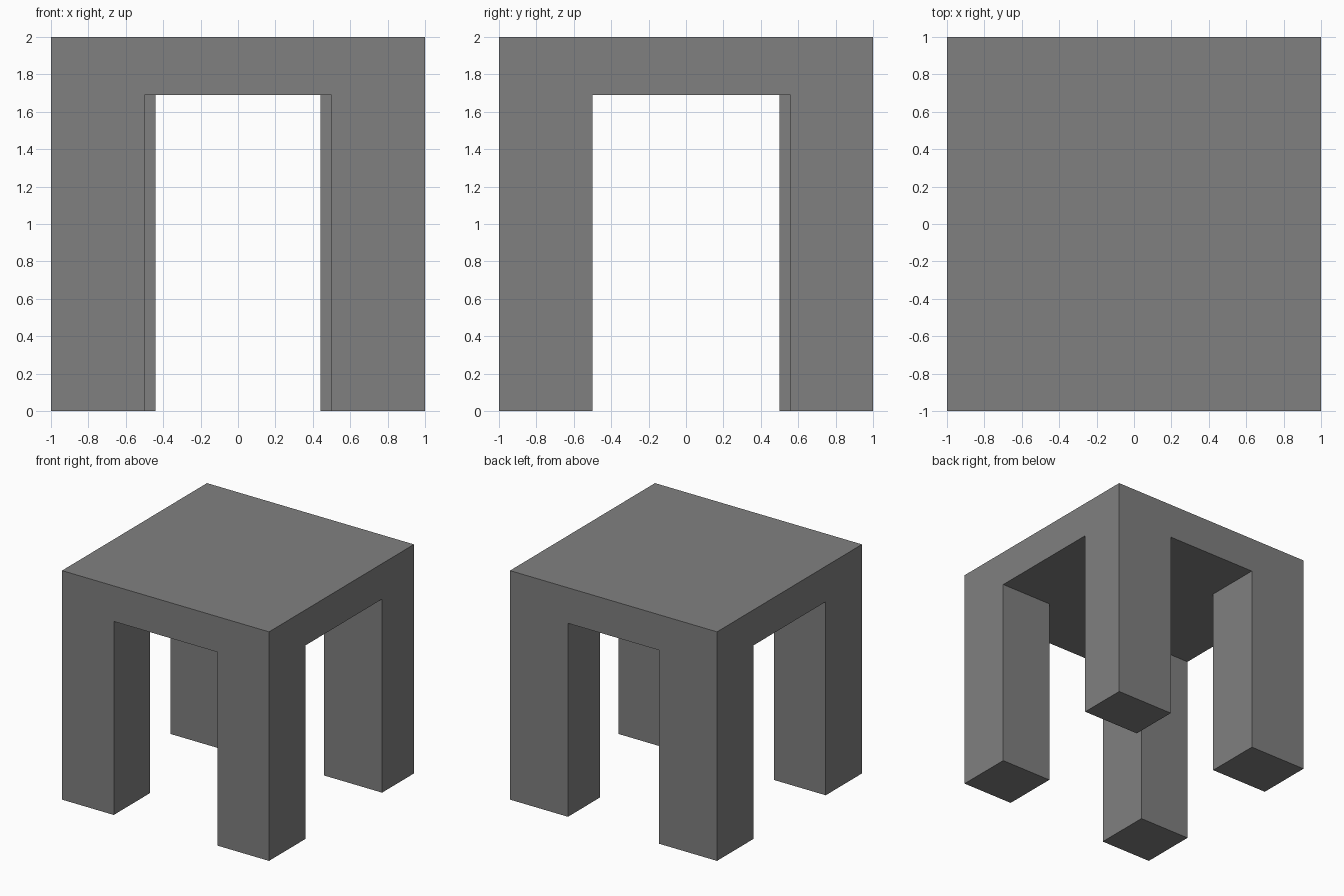
import bpy
import bmesh
from mathutils import Vector

cube = bpy.data.objects.get("Cube")
if cube:
    bpy.data.objects.remove(cube, do_unlink=True)

HEIGHT = 2.0
UNDERSIDE = 1.69   # bottom of the table top

# Inner corner of each leg; the outer corner is the matching table corner
LEG_CORNERS = [(-0.5, -0.5), (0.5, -0.5), (-0.44, 0.5), (0.44, 0.56)]

# Plain grey
grey = bpy.data.materials.new("grey")
grey.use_nodes = True
colour = (0.216, 0.216, 0.216, 1.0)
grey.diffuse_color = colour
bsdf = grey.node_tree.nodes["Principled BSDF"]
bsdf.inputs["Base Color"].default_value = colour
bsdf.inputs["Roughness"].default_value = 0.8

# Table top slab
bm = bmesh.new()
bmesh.ops.create_cube(bm, size=2.0)
for v in bm.verts:
    v.co.z = HEIGHT if v.co.z > 0 else UNDERSIDE


# Slice the slab along the inner sides of the legs
def slice_at(axis, value):
    normal, point = Vector((0, 0, 0)), Vector((0, 0, 0))
    normal[axis], point[axis] = 1, value
    bmesh.ops.bisect_plane(bm, geom=bm.verts[:] + bm.edges[:] + bm.faces[:],
                           plane_co=point, plane_no=normal)


for axis in (0, 1):
    for value in sorted({corner[axis] for corner in LEG_CORNERS}):
        slice_at(axis, value)


# Legs, extruded down from the underside
def in_leg(centre):
    return any(centre.x * (1 if x > 0 else -1) > abs(x) and
               centre.y * (1 if y > 0 else -1) > abs(y) for x, y in LEG_CORNERS)


bm.normal_update()
feet = [f for f in bm.faces
        if f.normal.z < -0.9 and in_leg(f.calc_center_median())]
result = bmesh.ops.extrude_face_region(bm, geom=feet)
for item in result["geom"]:
    if isinstance(item, bmesh.types.BMVert):
        item.co.z = 0.0
bmesh.ops.delete(bm, geom=[f for f in feet if f.is_valid], context='FACES')

# Merge flush faces back into clean flat sides
bmesh.ops.dissolve_limit(bm, angle_limit=0.01, verts=bm.verts[:], edges=bm.edges[:])
bmesh.ops.recalc_face_normals(bm, faces=bm.faces[:])

mesh = bpy.data.meshes.new("table")
bm.to_mesh(mesh)
bm.free()
mesh.materials.append(grey)
table = bpy.data.objects.new("table", mesh)
bpy.context.collection.objects.link(table)
